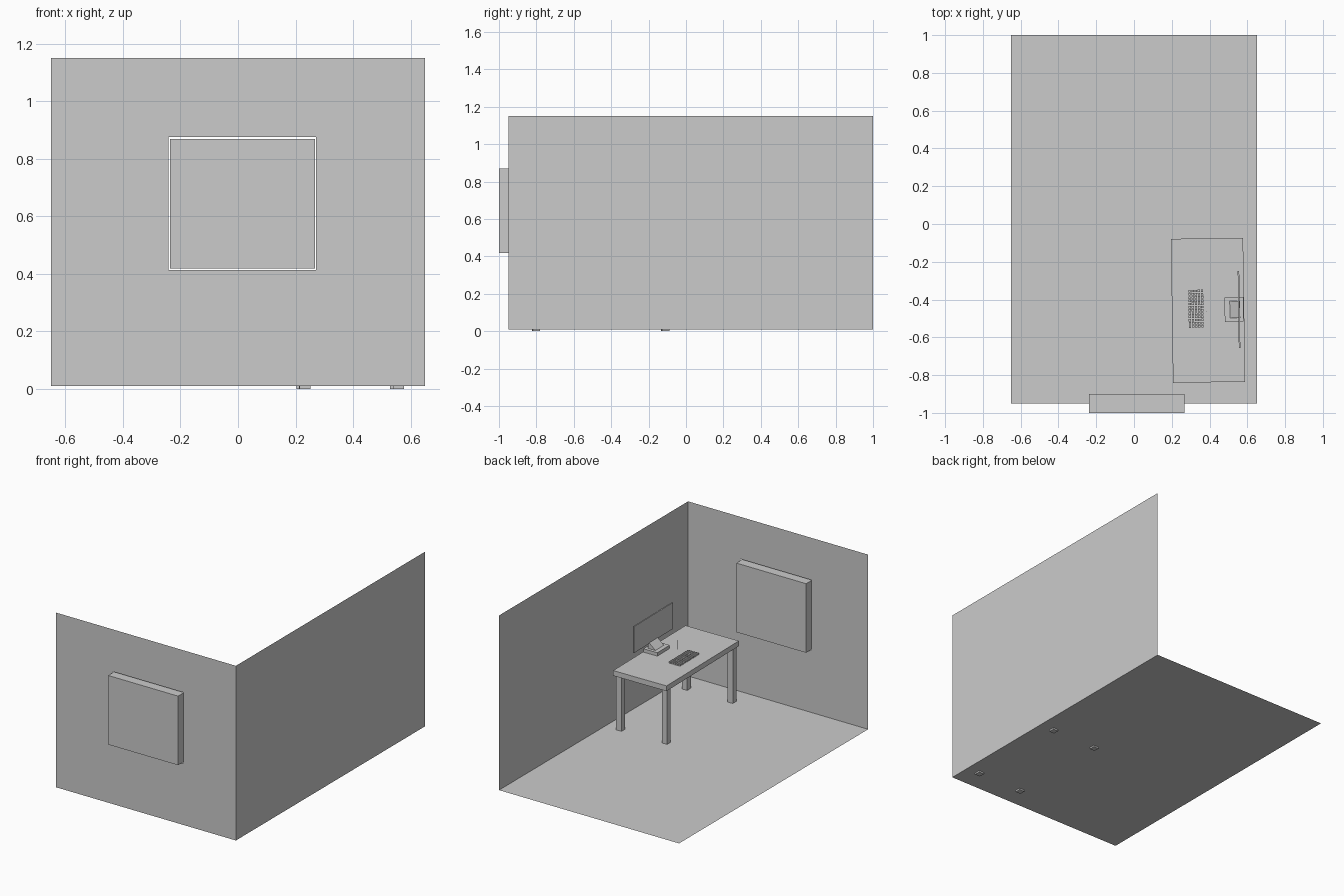
import bpy, bmesh
from math import radians
from mathutils import Matrix, Vector

if "Cube" in bpy.data.objects:
    bpy.data.objects.remove(bpy.data.objects["Cube"])

ROT = radians(0.85)                 # the desk stands slightly askew
PIVOT = Vector((0.392, -0.457, 0))
SKEW = Matrix.Translation(PIVOT) @ Matrix.Rotation(ROT, 4, 'Z') @ Matrix.Translation(-PIVOT)


def make(name, verts, faces, skew=False):
    me = bpy.data.meshes.new(name)
    me.from_pydata(verts, [], faces)
    bm = bmesh.new()
    bm.from_mesh(me)
    if skew:
        bm.transform(SKEW)
    bmesh.ops.recalc_face_normals(bm, faces=bm.faces)
    bm.to_mesh(me)
    bm.free()
    ob = bpy.data.objects.new(name, me)
    bpy.context.collection.objects.link(ob)
    return ob


def prism(name, profile, y0, y1, skew=False):
    """Extrude an xz profile along y."""
    n = len(profile)
    verts = [(x, y, z) for y in (y0, y1) for x, z in profile]
    faces = [tuple(range(n)), tuple(range(n, 2 * n))]
    faces += [(i, (i + 1) % n, n + (i + 1) % n, n + i) for i in range(n)]
    return make(name, verts, faces, skew)


def box(name, x0, x1, y0, y1, z0, z1, skew=False):
    return prism(name, [(x0, z0), (x1, z0), (x1, z1), (x0, z1)], y0, y1, skew)


# Room: floor, side wall and front wall with a window opening, all thin sheets
X, Y0, Y1, Z0, Z1 = 0.65, -0.95, 1.0, 0.01, 1.15
make("floor", [(-X, Y0, Z0), (X, Y0, Z0), (X, Y1, Z0), (-X, Y1, Z0)], [(0, 1, 2, 3)])
make("side_wall", [(X, Y0, Z0), (X, Y1, Z0), (X, Y1, Z1), (X, Y0, Z1)], [(0, 1, 2, 3)])


def rect(x0, x1, z0, z1):
    return [(x0, Y0, z0), (x1, Y0, z0), (x1, Y0, z1), (x0, Y0, z1)]


make("front_wall", rect(-X, X, Z0, Z1) + rect(-0.242, 0.272, 0.413, 0.875),
     [(i, (i + 1) % 4, 4 + (i + 1) % 4, 4 + i) for i in range(4)])

# Window block through the wall
box("window", -0.237, 0.267, -1.0, -0.9, 0.418, 0.869)

# Desk
box("desk_top", 0.201, 0.583, -0.838, -0.076, 0.366, 0.40, True)
for lx, side in ((0.227, "left"), (0.553, "right")):
    for ly, end in ((-0.803, "front"), (-0.111, "back")):
        box(f"{end}_{side}_leg", lx - 0.019, lx + 0.019, ly - 0.019, ly + 0.019, 0, 0.37, True)

# Monitor on a wedge stand
box("monitor", 0.552, 0.560, -0.66, -0.25, 0.455, 0.627, True)
box("monitor_base", 0.48, 0.58, -0.52, -0.39, 0.40, 0.422, True)
prism("monitor_support", [(0.505, 0.42), (0.562, 0.42), (0.562, 0.46), (0.552, 0.46)],
      -0.50, -0.41, True)

# Keyboard: separate low keys in a grid
ROWS, COLS = 5, 12
px, py = 0.083 / ROWS, 0.205 / COLS
for r in range(ROWS):
    for c in range(COLS):
        kx, ky = 0.289 + r * px, -0.548 + c * py
        box(f"key_{r}_{c}", kx, kx + px * 0.75, ky, ky + py * 0.75, 0.398, 0.410, True)

# Thin upright wire above the desk
box("wire", 0.384, 0.386, -0.466, -0.464, 0.44, 0.50)
